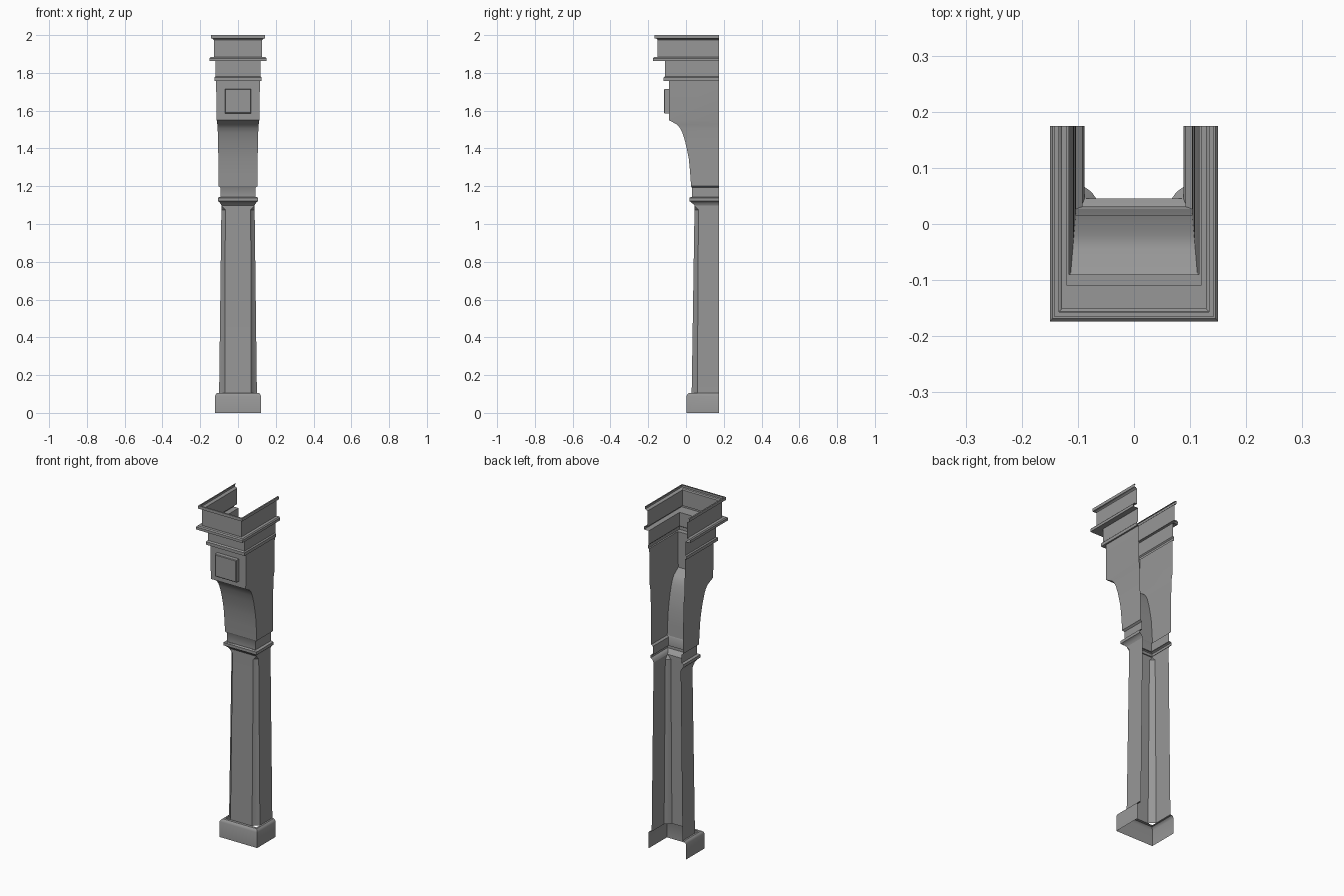
import bpy, bmesh

if "Cube" in bpy.data.objects:
    bpy.data.objects.remove(bpy.data.objects["Cube"])

BACK = 0.175
stone = bpy.data.materials.new("dark_grey")
stone.diffuse_color = (0.31, 0.31, 0.31, 1)
stone.use_nodes = True
stone.node_tree.nodes["Principled BSDF"].inputs["Base Color"].default_value = stone.diffuse_color


def finish(name, bm, angle=0.56):
    bmesh.ops.remove_doubles(bm, verts=bm.verts, dist=0.0002)
    me = bpy.data.meshes.new(name)
    bm.to_mesh(me)
    bm.free()
    me.materials.append(stone)
    ob = bpy.data.objects.new(name, me)
    bpy.context.collection.objects.link(ob)
    bpy.ops.object.select_all(action='DESELECT')
    ob.select_set(True)
    bpy.context.view_layer.objects.active = ob
    bpy.ops.object.shade_smooth_by_angle(angle=angle)
    return ob


def u_shell(name, rows):
    """Open-backed shell lofted through U sections (half width, front y, z, corner cut)."""
    bm = bmesh.new()
    rings = []
    for w, y, z, *cut in rows:
        c = cut[0] if cut else 0
        half = [(w, BACK), (w, y + c), (w - c * .58, y + c * .58), (w - c, y)]
        pts = [(-a, b) for a, b in half] + half[::-1]
        rings.append([bm.verts.new((a, b, z)) for a, b in pts])
    for lo, hi in zip(rings, rings[1:]):
        for i in range(len(lo) - 1):
            bm.faces.new((lo[i], lo[i + 1], hi[i + 1], hi[i]))
    return finish(name, bm)


# Plinth with eased top edge
u_shell("base", [(.122, .003, 0), (.122, .003, .09), (.117, .008, .1),
                 (.11, .015, .105), (.1, .03, .105)])

# Tapered shaft with cut corners
u_shell("shaft", [(.1, .03, .105, .03), (.088, .045, 1.075, .021),
                  (.088, .045, 1.098)])

# Neck moulding
u_shell("neck_moulding", [(.088, .045, 1.098), (.092, .036, 1.107), (.099, .025, 1.117),
                          (.107, .018, 1.121), (.107, .018, 1.138), (.1, .024, 1.142),
                          (.092, .031, 1.142), (.092, .031, 1.192), (.103, .027, 1.2)])

# Bracket with curved front, widening as it projects
curve = [(.027, 1.2), (.022, 1.27), (.015, 1.345), (.006, 1.39), (-.005, 1.438),
         (-.019, 1.482), (-.031, 1.507), (-.046, 1.525), (-.09, 1.55)]
u_shell("bracket", [(.103 + .01 * (.027 - y) / .117, y, z) for y, z in curve]
        + [(.116, -.09, 1.758)])

# Crown mouldings
u_shell("crown", [(.116, -.09, 1.758), (.125, -.118, 1.758), (.125, -.118, 1.776),
                  (.119, -.11, 1.782), (.119, -.11, 1.862), (.15, -.174, 1.862),
                  (.15, -.174, 1.877), (.145, -.168, 1.883), (.128, -.151, 1.883),
                  (.128, -.151, 1.975), (.134, -.156, 1.981), (.142, -.166, 1.983),
                  (.142, -.166, 2.0), (.134, -.157, 2.0)])

# Raised square panel, open where it meets the bracket
bm = bmesh.new()
loops = []
for s, y in [(.07, -.09), (.07, -.113), (.066, -.116)]:
    loops.append([bm.verts.new((a * s, y, 1.651 + b * (s - .005)))
                  for a, b in [(-1, -1), (1, -1), (1, 1), (-1, 1)]])
for p, q in zip(loops, loops[1:]):
    for i in range(4):
        j = (i + 1) % 4
        bm.faces.new((p[i], p[j], q[j], q[i]))
bm.faces.new(loops[-1])
finish("front_panel", bm)
